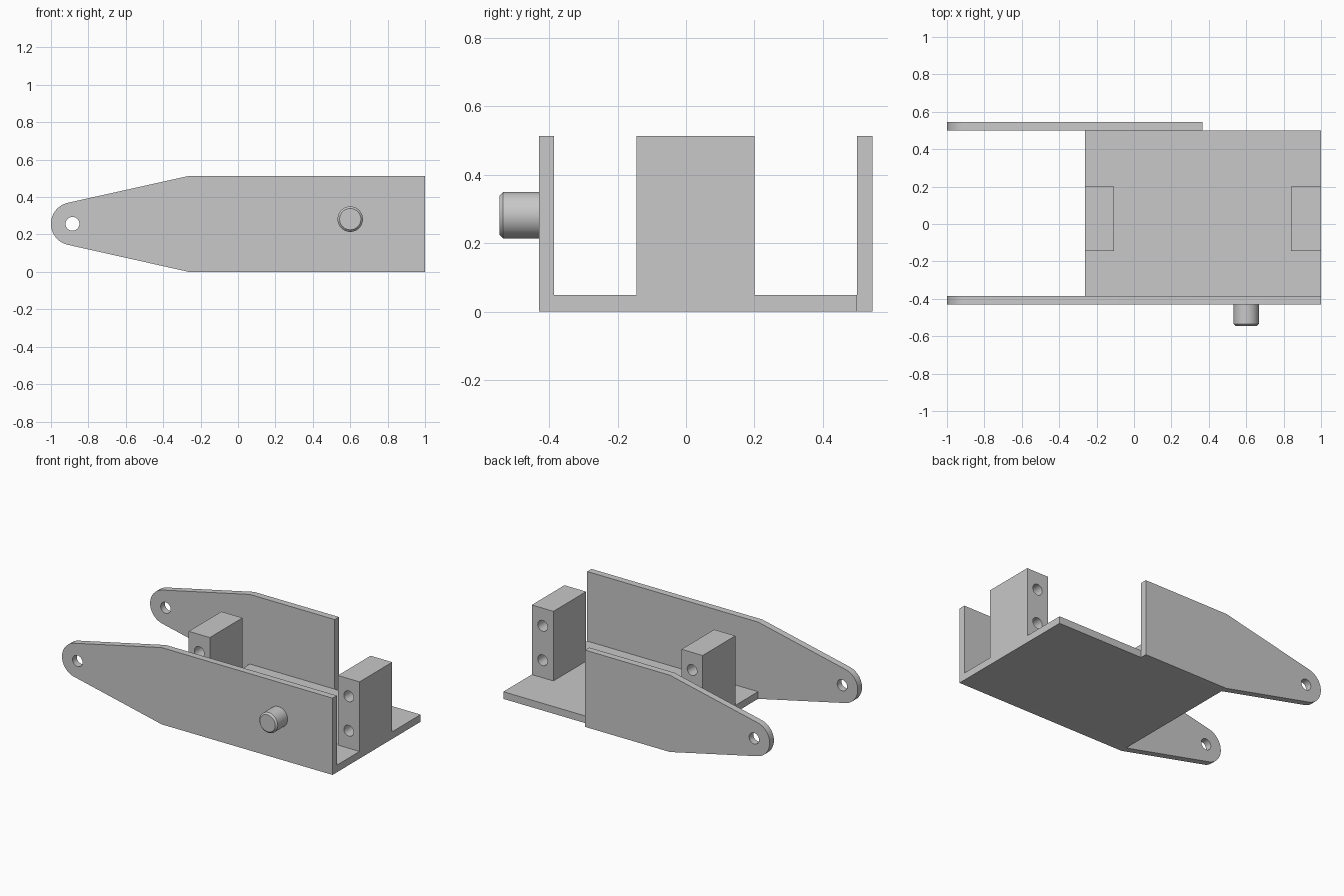
import bpy, bmesh
from math import pi, cos, sin, radians
from mathutils import Matrix

if "Cube" in bpy.data.objects:
    bpy.data.objects.remove(bpy.data.objects["Cube"])

grey = bpy.data.materials.new("plain grey")
grey.diffuse_color = (0.58, 0.58, 0.58, 1)
grey.use_nodes = True
grey.node_tree.nodes["Principled BSDF"].inputs["Base Color"].default_value = grey.diffuse_color

MID_Z, HEIGHT, THICK = 0.257, 0.513, 0.045
BASE_X0 = -0.263
EYE_X, EYE_R, TIP_R = -0.885, 0.037, 0.115


def arc(cx, cz, r, a0, a1, n):
    return [(cx + r * cos(a0 + (a1 - a0) * i / n), cz + r * sin(a0 + (a1 - a0) * i / n))
            for i in range(n + 1)]


def circle(cx, cz, r, n=40):
    return arc(cx, cz, r, 0, 2 * pi, n)[:-1]


def finish(name, bm):
    bmesh.ops.recalc_face_normals(bm, faces=bm.faces)
    mesh = bpy.data.meshes.new(name)
    bm.to_mesh(mesh)
    bm.free()
    mesh.materials.append(grey)
    obj = bpy.data.objects.new(name, mesh)
    bpy.context.collection.objects.link(obj)
    bpy.ops.object.select_all(action='DESELECT')
    obj.select_set(True)
    bpy.context.view_layer.objects.active = obj
    bpy.ops.object.shade_smooth_by_angle(angle=radians(25))
    return obj


def prism(name, outline, holes, y0, y1):
    """Extrude an xz outline with round through-holes along y."""
    bm = bmesh.new()
    for loop in [outline] + holes:
        vs = [bm.verts.new((x, y0, z)) for x, z in loop]
        for i, v in enumerate(vs):
            bm.edges.new((v, vs[(i + 1) % len(vs)]))
    bmesh.ops.triangle_fill(bm, edges=bm.edges[:], use_beauty=True, normal=(0, -1, 0))
    ext = bmesh.ops.extrude_face_region(bm, geom=bm.faces[:], use_keep_orig=True)
    moved = [g for g in ext["geom"] if isinstance(g, bmesh.types.BMVert)]
    bmesh.ops.translate(bm, verts=moved, vec=(0, y1 - y0, 0))
    return finish(name, bm)


def rect(x0, x1, z0, z1):
    return [(x0, z0), (x1, z0), (x1, z1), (x0, z1)]


def arm_plate(name, x_end, y0, y1):
    tip = arc(EYE_X, MID_Z, TIP_R, radians(102.3), radians(257.7), 32)
    outline = tip + [(BASE_X0, 0), (x_end, 0), (x_end, HEIGHT), (BASE_X0, HEIGHT)]
    prism(name, outline, [circle(EYE_X, MID_Z, EYE_R)], y0, y1)


# Side plates with rounded, drilled ends
arm_plate("front_side_plate", 1.0, -0.43, -0.43 + THICK)
arm_plate("back_side_plate", 0.365, 0.5, 0.5 + THICK)

# Floor between the plates
prism("floor_plate", rect(BASE_X0, 1.0, 0, 0.048), [], -0.385, 0.5)

# Upright blocks, each drilled twice from front to back
for name, x0, x1 in (("inner_block", BASE_X0, -0.107), ("outer_block", 0.84, 1.0)):
    cx = (x0 + x1) / 2
    holes = [circle(cx, z, 0.036) for z in (0.165, 0.395)]
    prism(name, rect(x0, x1, 0.048, HEIGHT), holes, -0.145, 0.2)

# Peg on the front plate with a chamfered end
bm = bmesh.new()
turn = Matrix.Rotation(pi / 2, 4, 'X')
bmesh.ops.create_cone(bm, cap_ends=True, segments=48, radius1=0.068, radius2=0.068, depth=0.117,
                      matrix=Matrix.Translation((0.6, -0.4865, 0.282)) @ turn)
rim = [e for e in bm.edges if all(v.co.y < -0.54 for v in e.verts)]
bmesh.ops.bevel(bm, geom=rim, offset=0.011, segments=1, affect='EDGES')
finish("peg", bm)
